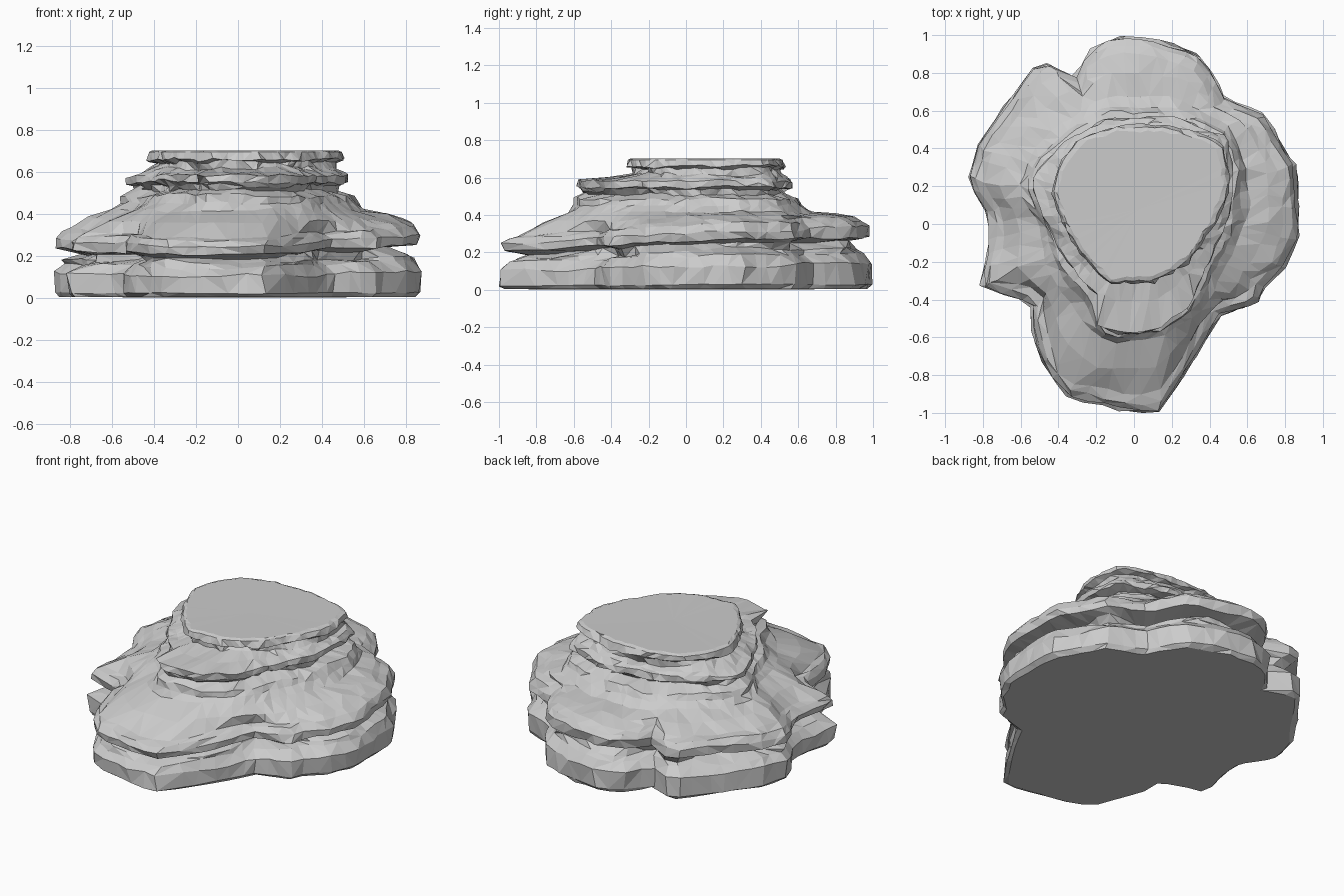
import bpy, bmesh, math, random
from mathutils import noise, Vector

if "Cube" in bpy.data.objects:
    bpy.data.objects.remove(bpy.data.objects["Cube"])

random.seed(4)
N = 68
CX, CY = 0.03, 0.08

# Plan outlines of the main strata, anticlockwise from the right
base = [(.88, -.05), (.86, .3), (.78, .43), (.7, .58), (.57, .63), (.48, .67), (.42, .8), (.33, .91),
        (.1, .98), (-.1, 1), (-.24, .92), (-.32, .77), (-.4, .85), (-.52, .84), (-.7, .6), (-.82, .43),
        (-.89, .22), (-.77, .05), (-.77, -.1), (-.82, -.33), (-.54, -.42), (-.54, -.58), (-.46, -.8),
        (-.35, -.92), (-.1, -.98), (.13, -1), (.3, -.75), (.39, -.6), (.46, -.48), (.66, -.42),
        (.69, -.33), (.8, -.24)]
wall = [(.61, .05), (.6, .3), (.5, .52), (.2, .67), (-.15, .68), (-.35, .56), (-.52, .4), (-.61, .17),
        (-.5, 0), (-.46, -.25), (-.27, -.52), (-.15, -.63), (.13, -.61), (.38, -.45), (.5, -.2)]
ledge = [(.51, .05), (.53, .3), (.49, .46), (.2, .57), (-.15, .56), (-.33, .46), (-.5, .32), (-.55, .22),
         (-.48, .03), (-.36, -.2), (-.18, -.4), (-.2, -.54), (-.08, -.585), (.12, -.56), (.3, -.43), (.4, -.2)]
crown = [(.43, .01), (.5, .2), (.46, .43), (.15, .52), (-.1, .51), (-.28, .45), (-.37, .35), (-.43, .16),
         (-.37, 0), (-.28, -.15), (-.13, -.31), (.1, -.3), (.28, -.2)]
# Height of the lower shelf rim, by direction
rim = [(0, .37), (90, .39), (135, .36), (180, .32), (225, .3), (270, .285), (315, .33), (360, .37)]


def radius(poly, a):
    """Distance from the centre to the outline along angle a."""
    dx, dy = math.cos(a), math.sin(a)
    best = 0
    for (x1, y1), (x2, y2) in zip(poly, poly[1:] + poly[:1]):
        x1, y1, ex, ey = x1 - CX, y1 - CY, x2 - x1, y2 - y1
        d = dx * ey - dy * ex
        if abs(d) > 1e-9:
            t, u = (x1 * ey - y1 * ex) / d, (x1 * dy - y1 * dx) / d
            if t > 0 and -1e-6 <= u <= 1 + 1e-6:
                best = max(best, t)
    return best


def rim_height(a):
    d = math.degrees(a) % 360
    for (a1, h1), (a2, h2) in zip(rim, rim[1:]):
        if a1 <= d <= a2:
            return h1 + (h2 - h1) * (d - a1) / (a2 - a1)


# Strata from the ground up: outline, second outline, blend, height, inset, notch.
# Heights in the lower group are fractions of the rim height.
lower = [(0.01, .025, 0), (.07, 0, 0), (.36, 0, 0), (.5, .03, .03), (.56, .04, .12), (.67, .04, .12),
         (.72, .005, .02), (.85, .01, 0), (.95, .04, 0), (1.0, .085, 0)]
upper = [(base, wall, .6, None, 0, 0), (wall, wall, 0, .415, 0, 0), (wall, ledge, .45, .45, 0, .01),
         (wall, ledge, .7, .485, 0, .01), (ledge, ledge, 0, .51, .03, .05), (ledge, ledge, 0, .535, .02, .05),
         (ledge, ledge, 0, .55, 0, 0), (ledge, ledge, 0, .58, .005, 0), (ledge, crown, .6, .60, 0, 0),
         (crown, crown, 0, .62, .0, .03), (crown, crown, 0, .645, .01, .03), (crown, crown, 0, .66, -.01, 0),
         (crown, crown, 0, .695, 0, 0), (crown, crown, 0, .703, .02, 0)]
strata = [(base, base, 0, z, i, n, True) for z, i, n in lower] + [s + (False,) for s in upper]

bm = bmesh.new()
rings = []
for k, (p, q, mix, z, inset, notch, low) in enumerate(strata):
    ring = []
    for j in range(N):
        a = 2 * math.pi * (j + random.uniform(-.25, .25)) / N
        r = radius(p, a) * (1 - mix) + radius(q, a) * mix
        c = Vector((math.cos(a) * 2, math.sin(a) * 2, k * .6))
        # notches deepen and fade around the rock
        depth = max(0, min(1, .55 + 1.3 * noise.noise(c * 1.3 + Vector((0, 0, 7)))))
        r -= inset + notch * depth
        r += .014 * noise.noise(c * 2.5) + random.uniform(-.008, .006)
        h = rim_height(a)
        zz = z * h if low else (z if z else h * .45 + .41 * .55)
        if 0 < k < len(strata) - 2:
            wob = .3 if k == 1 else 1
            zz += wob * (.02 * noise.noise(c * 1.1) + random.uniform(-.006, .006))
        ring.append(bm.verts.new((CX + r * math.cos(a), CY + r * math.sin(a), max(zz, 0.003))))
    rings.append(ring)

# Faceted sides
for lo, hi in zip(rings, rings[1:]):
    for j in range(N):
        m = (j + 1) % N
        a, b, c, d = lo[j], lo[m], hi[m], hi[j]
        if random.random() < .5:
            bm.faces.new((a, b, c)); bm.faces.new((a, c, d))
        else:
            bm.faces.new((a, b, d)); bm.faces.new((b, c, d))

# Flat underside and summit
for ring, z in ((rings[0][::-1], 0), (rings[-1], .7)):
    mid = bm.verts.new((CX, CY, z))
    for v, w in zip(ring, ring[1:] + ring[:1]):
        bm.faces.new((v, w, mid))

# Merge slivers into broader facets
bmesh.ops.dissolve_limit(bm, angle_limit=math.radians(9), verts=bm.verts[:], edges=bm.edges[:])
bmesh.ops.triangulate(bm, faces=bm.faces[:])
bmesh.ops.recalc_face_normals(bm, faces=bm.faces[:])
mesh = bpy.data.meshes.new("layered_rock")
bm.to_mesh(mesh)
bm.free()
rock = bpy.data.objects.new("layered_rock", mesh)
bpy.context.collection.objects.link(rock)
